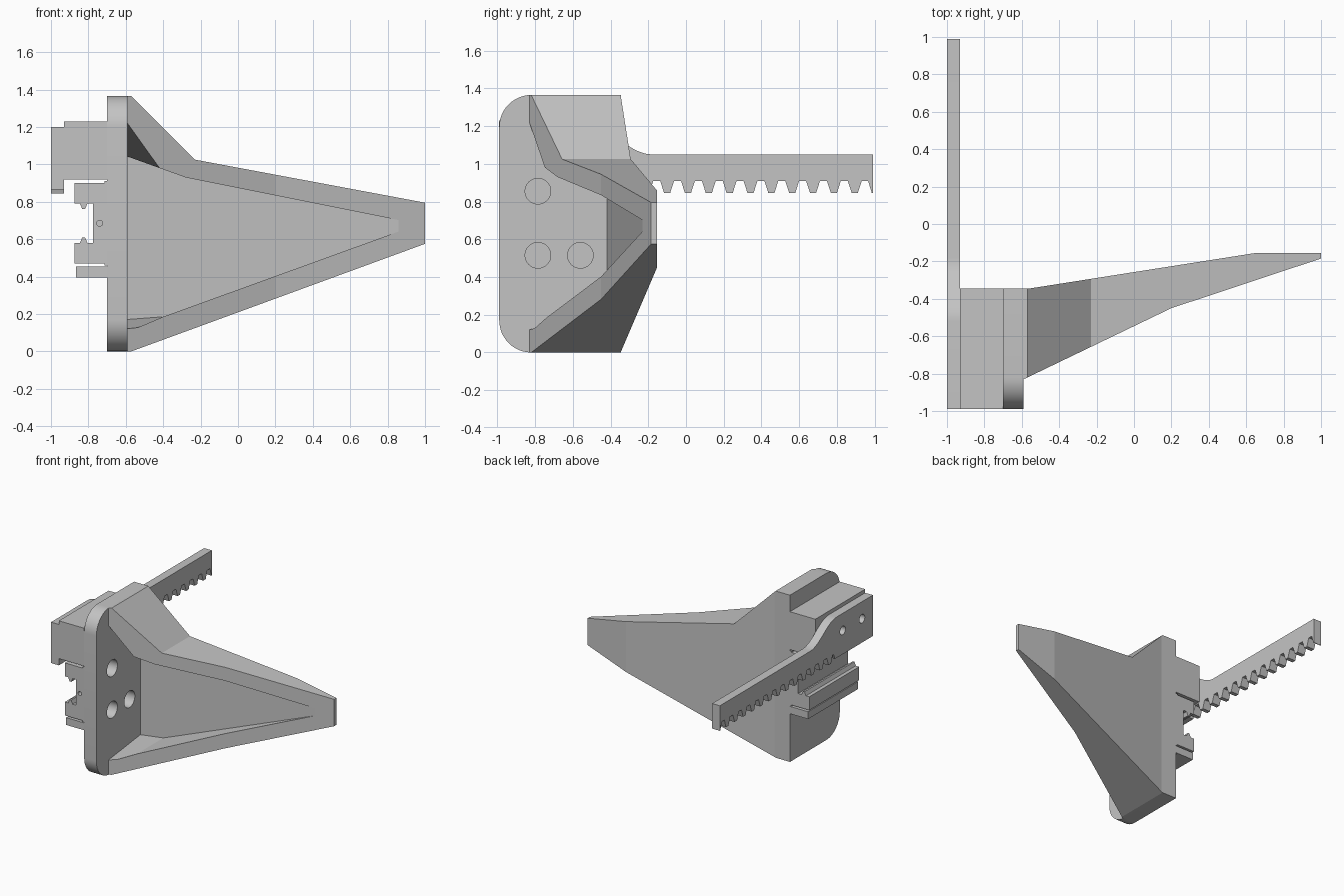
import bpy, bmesh, math
from mathutils import Vector

cube = bpy.data.objects.get("Cube")
if cube:
    bpy.data.objects.remove(cube, do_unlink=True)

grey = bpy.data.materials.new("plain grey")
grey.use_nodes = True
colour = (0.55, 0.55, 0.55, 1)
grey.diffuse_color = colour
grey.node_tree.nodes["Principled BSDF"].inputs["Base Color"].default_value = colour

PLACE = {
    "x": lambda a, b, d: Vector((d, a, b)),   # profile in y, z
    "y": lambda a, b, d: Vector((a, d, b)),   # profile in x, z
    "z": lambda a, b, d: Vector((a, b, d)),   # profile in x, y
}


def loft(name, first, second):
    """Solid between two matching closed loops."""
    bm = bmesh.new()
    a = [bm.verts.new(p) for p in first]
    b = [bm.verts.new(p) for p in second]
    bm.faces.new(a)
    bm.faces.new(b[::-1])
    for i in range(len(a)):
        j = (i + 1) % len(a)
        bm.faces.new((a[j], a[i], b[i], b[j]))
    bmesh.ops.recalc_face_normals(bm, faces=bm.faces)
    mesh = bpy.data.meshes.new(name)
    bm.to_mesh(mesh)
    bm.free()
    mesh.materials.append(grey)
    obj = bpy.data.objects.new(name, mesh)
    bpy.context.collection.objects.link(obj)
    return obj


def prism(name, profile, axis, lo, hi):
    place = PLACE[axis]
    return loft(name, [place(a, b, lo) for a, b in profile],
                [place(a, b, hi) for a, b in profile])


def arc(cx, cz, r, start, end, n):
    return [(cx + r * math.cos(math.radians(start + (end - start) * i / n)),
             cz + r * math.sin(math.radians(start + (end - start) * i / n)))
            for i in range(n + 1)]


def rod(name, axis, a, b, r, lo, hi):
    return prism(name, arc(a, b, r, 0, 360, 32)[:-1], axis, lo, hi)


def combine(obj, tool, operation):
    mod = obj.modifiers.new("combine", "BOOLEAN")
    mod.operation, mod.object, mod.solver = operation, tool, "EXACT"
    bpy.context.view_layer.objects.active = obj
    bpy.ops.object.modifier_apply(modifier=mod.name)
    bpy.data.objects.remove(tool, do_unlink=True)


def smooth(obj):
    bpy.ops.object.select_all(action="DESELECT")
    obj.select_set(True)
    bpy.context.view_layer.objects.active = obj
    bpy.ops.object.shade_smooth_by_angle(angle=math.radians(30))


FRONT, BACK, PLATE_L, PLATE_R = -0.99, -0.345, -0.7, -0.59
HEIGHT, ROUND = 1.365, 0.17

# Mounting plate with rounded front corners and three bolt holes
outline = [(BACK, 0), (BACK, HEIGHT)]
outline += arc(FRONT + ROUND, HEIGHT - ROUND, ROUND, 90, 180, 12)
outline += arc(FRONT + ROUND, ROUND, ROUND, 180, 270, 12)
plate = prism("mounting_plate", outline, "x", PLATE_L, PLATE_R)
for y, z in ((-0.785, 0.855), (-0.785, 0.515), (-0.56, 0.515)):
    combine(plate, rod("hole", "x", y, z, 0.068, -0.68, -0.5), "DIFFERENCE")
smooth(plate)

# Tapered finger: side outline crossed with plan outline
finger = prism("finger", [(PLATE_R, 0), (-0.57, 0), (1, 0.575), (1, 0.795),
                          (-0.23, 1.025), (-0.57, HEIGHT), (PLATE_R, HEIGHT)],
               "y", -1.2, 0.2)
plan = prism("plan", [(-0.65, -0.859), (0.2, -0.45), (1.05, -0.168),
                      (1.05, -0.155), (0.65, -0.155), (-0.56, BACK), (-0.65, BACK)],
             "z", -0.5, 2)
combine(finger, plan, "INTERSECT")

# Hollow scooped out of the finger, with a sloping floor
hollow_start = PLATE_R - 0.01
rim = [(hollow_start, 1.307), (-0.28, 0.93), (0.87, 0.70),
       (0.87, 0.645), (-0.4, 0.185), (hollow_start, 0.1)]
floor = [(hollow_start, 1.045)] + rim[1:5] + [(hollow_start, 0.17)]
hollow = loft("hollow", [Vector((x, -1, z)) for x, z in rim],
              [Vector((x, -0.42 + 0.13 * (x - PLATE_R), z)) for x, z in floor])
combine(finger, hollow, "DIFFERENCE")

# Block carrying the rack, and the ledge below the carriage
prism("rack_block", [(-0.93, 0.92), (PLATE_L, 0.92), (PLATE_L, 1.23), (-0.93, 1.23)],
      "y", FRONT, BACK)
prism("lower_ledge", [(-0.865, 0.395), (PLATE_L, 0.395), (PLATE_L, 0.455), (-0.865, 0.455)],
      "y", FRONT, BACK)

# Toothed rack with an S-shaped step down
rack_end, tip, root = 0.99, 0.845, 0.91
profile = [(FRONT, 0.865), (FRONT, 1.2)]
for i in range(17):
    t = i / 16
    profile.append((-0.52 + 0.34 * t, 1.05 + 0.075 * (1 + math.cos(math.pi * t))))
profile += [(rack_end, 1.05), (rack_end, tip), (0.985, tip), (0.965, root)]
for k in range(9, -4, -1):
    y = -0.1 + 0.1105 * k
    profile += [(y + 0.037, root), (y + 0.016, tip), (y - 0.016, tip), (y - 0.037, root)]
profile += [(-0.48, root), (-0.5, 0.865)]
rack = prism("toothed_rack", profile, "x", -1, -0.93)
for y in (-0.6, -0.85):
    combine(rack, rod("hole", "x", y, 1.06, 0.035, -1.1, -0.95), "DIFFERENCE")
smooth(rack)

# C-shaped slide carriage, upper half mirrored about its middle
mid = 0.685
half = [(PLATE_L, 0.91), (-0.715, 0.91), (-0.715, 0.9), (-0.875, 0.9), (-0.875, 0.79),
        (-0.845, 0.79), (-0.832, 0.76), (-0.818, 0.76), (-0.805, 0.79), (-0.775, 0.79)]
carriage = prism("slide_carriage",
                 half + [(x, 2 * mid - z) for x, z in reversed(half)], "y", FRONT, BACK)
combine(carriage, rod("hole", "y", -0.74, mid, 0.016, -1.1, -0.93), "DIFFERENCE")
smooth(carriage)
